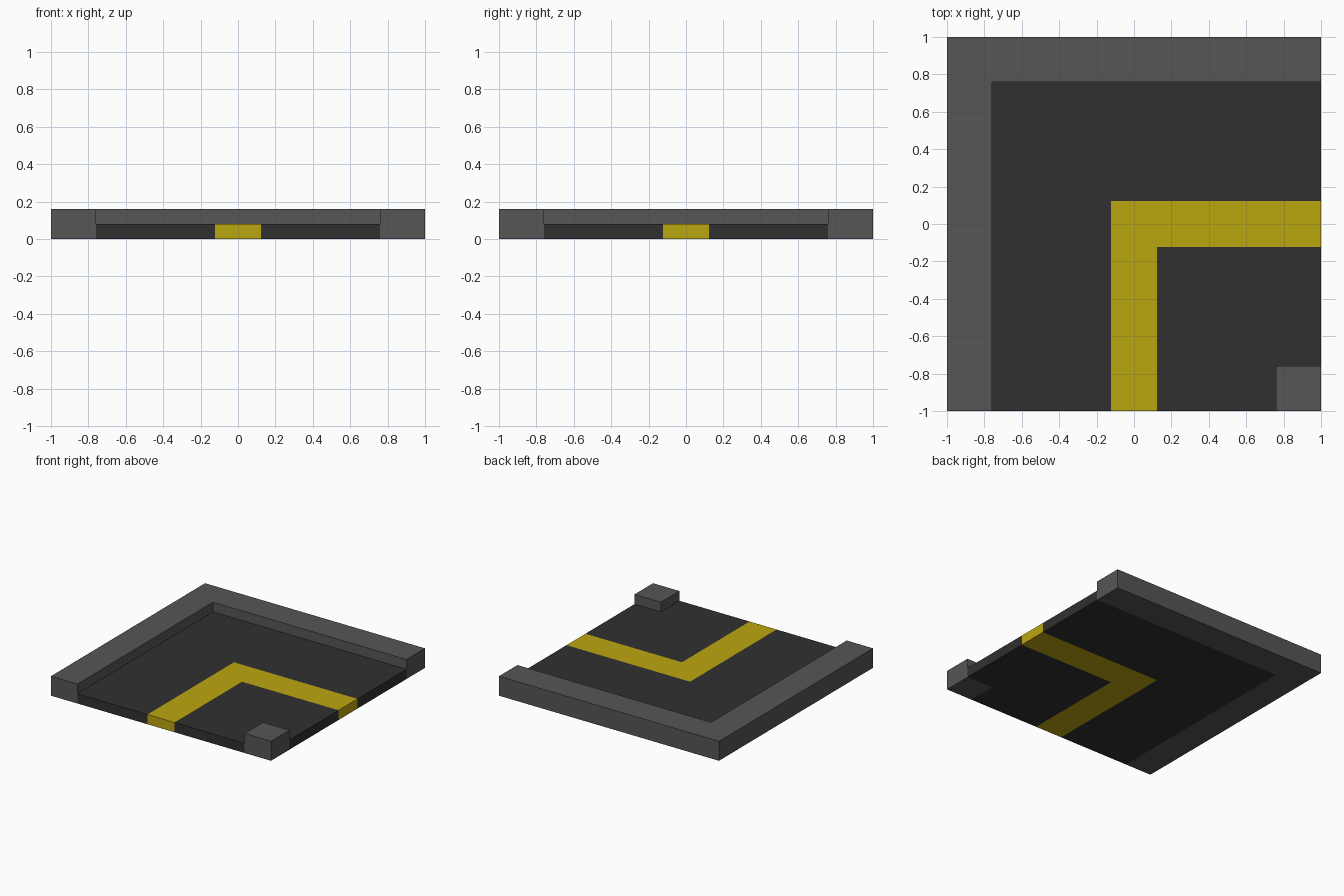
import bpy
import bmesh

cube = bpy.data.objects.get("Cube")
if cube:
    bpy.data.objects.remove(cube, do_unlink=True)


def material(name, rgb):
    mat = bpy.data.materials.new(name)
    mat.use_nodes = True
    colour = (*rgb, 1.0)
    mat.diffuse_color = colour
    bsdf = mat.node_tree.nodes["Principled BSDF"]
    bsdf.inputs["Base Color"].default_value = colour
    bsdf.inputs["Roughness"].default_value = 0.9
    return mat


kerb_grey = material("kerb grey", (0.093, 0.093, 0.093))
asphalt = material("asphalt", (0.030, 0.030, 0.030))
line_yellow = material("line yellow", (0.50, 0.38, 0.005))


def slab(name, outline, height, mat):
    """Extrude a flat outline (counter-clockwise) from the ground up."""
    bm = bmesh.new()
    base = bm.faces.new([bm.verts.new((x, y, 0)) for x, y in outline])
    top = bmesh.ops.extrude_face_region(bm, geom=[base], use_keep_orig=True)
    verts = [g for g in top["geom"] if isinstance(g, bmesh.types.BMVert)]
    bmesh.ops.translate(bm, verts=verts, vec=(0, 0, height))
    bmesh.ops.recalc_face_normals(bm, faces=bm.faces)
    mesh = bpy.data.meshes.new(name)
    bm.to_mesh(mesh)
    bm.free()
    mesh.materials.append(mat)
    obj = bpy.data.objects.new(name, mesh)
    bpy.context.collection.objects.link(obj)
    return obj


def bend(outer, inner):
    """L-shaped band that turns from the front edge to the +x edge."""
    return [(-outer, -1), (-inner, -1), (-inner, inner),
            (1, inner), (1, outer), (-outer, outer)]


KERB = 0.76      # distance from the centre line to the kerb
LINE = 0.123     # half width of the painted line
ROAD_H, KERB_H = 0.08, 0.16

# Raised kerbs: long outer bend and small block at the inner corner
slab("outer_kerb", bend(1, KERB), KERB_H, kerb_grey)
slab("inner_kerb", [(KERB, -1), (1, -1), (1, -KERB), (KERB, -KERB)],
     KERB_H, kerb_grey)

# Road lanes on both sides of the centre line
slab("outer_lane", bend(KERB, LINE), ROAD_H, asphalt)
slab("inner_lane", [(LINE, -1), (KERB, -1), (KERB, -KERB), (1, -KERB),
                    (1, -LINE), (LINE, -LINE)], ROAD_H, asphalt)

# Centre line, running through the full road thickness
slab("centre_line", bend(LINE, -LINE), ROAD_H, line_yellow)
